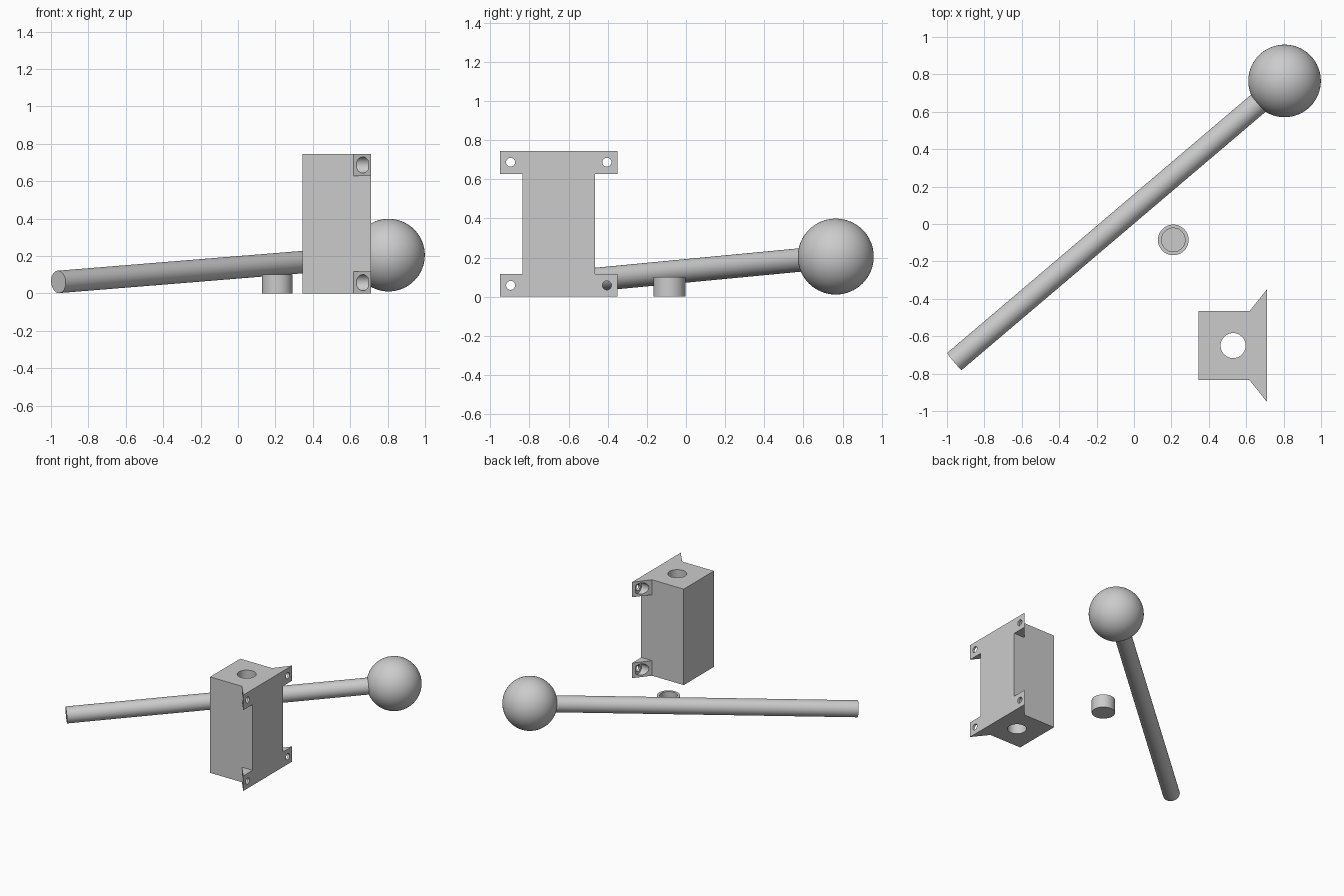
import bpy, bmesh, math
from mathutils import Vector

if "Cube" in bpy.data.objects:
    bpy.data.objects.remove(bpy.data.objects["Cube"])

grey = bpy.data.materials.new("light grey")
grey.diffuse_color = (0.6, 0.6, 0.6, 1)
grey.use_nodes = True
grey.node_tree.nodes["Principled BSDF"].inputs["Base Color"].default_value = grey.diffuse_color


def cylinder(name, a, b, r, sides=64):
    a, b = Vector(a), Vector(b)
    bpy.ops.mesh.primitive_cylinder_add(vertices=sides, radius=r, depth=(b - a).length,
                                        location=(a + b) / 2)
    ob = bpy.context.object
    ob.rotation_euler = (b - a).to_track_quat('Z', 'Y').to_euler()
    ob.name = name
    return ob


def prism(name, outline, z0, z1):
    bm = bmesh.new()
    face = bm.faces.new([bm.verts.new((x, y, z0)) for x, y in outline])
    top = bmesh.ops.extrude_face_region(bm, geom=[face])["geom"]
    bmesh.ops.translate(bm, vec=(0, 0, z1 - z0),
                        verts=[v for v in top if isinstance(v, bmesh.types.BMVert)])
    bmesh.ops.recalc_face_normals(bm, faces=bm.faces)
    mesh = bpy.data.meshes.new(name)
    bm.to_mesh(mesh)
    bm.free()
    ob = bpy.data.objects.new(name, mesh)
    bpy.context.collection.objects.link(ob)
    return ob


def boolean(ob, tool, operation='DIFFERENCE'):
    bpy.context.view_layer.objects.active = ob
    mod = ob.modifiers.new("cut", 'BOOLEAN')
    mod.object, mod.operation, mod.solver = tool, operation, 'EXACT'
    bpy.ops.object.modifier_apply(modifier=mod.name)
    bpy.data.objects.remove(tool)


def finish(ob):
    ob.data.materials.clear()
    ob.data.materials.append(grey)
    bpy.ops.object.select_all(action='DESELECT')
    ob.select_set(True)
    bpy.context.view_layer.objects.active = ob
    bpy.ops.object.shade_smooth_by_angle(angle=math.radians(30))


# Lever rod and ball knob
BALL = (0.805, 0.765, 0.205)
finish(cylinder("lever_rod", (-0.96, -0.735, 0.062), BALL, 0.06))
bpy.ops.mesh.primitive_uv_sphere_add(segments=64, ring_count=32, radius=0.194, location=BALL)
bpy.context.object.name = "ball_knob"
finish(bpy.context.object)

# Mounting block: body, with wedge-shaped ears at bottom and top
X0, XE, X1, YC, H, EAR = 0.345, 0.618, 0.71, -0.65, 0.745, 0.117
W, WE = 0.185, 0.3
block = prism("mounting_block", [(X0, YC - W), (X1, YC - W), (X1, YC + W), (X0, YC + W)], 0, H)
for z0, z1 in ((0, EAR), (H - EAR, H)):
    ears = prism("ears", [(XE, YC - W), (X1, YC - WE), (X1, YC + WE), (XE, YC + W)], z0, z1)
    boolean(block, ears, 'UNION')

# Vertical bore, screw holes and their countersunk seats
boolean(block, cylinder("bore", (0.53, YC, -0.1), (0.53, YC, 0.9), 0.067))
for side in (-1, 1):
    y = YC + side * 0.246
    for z in (0.058, H - 0.058):
        boolean(block, cylinder("screw_hole", (0.66, y, z), (0.8, y, z), 0.023, 32))
        boolean(block, cylinder("screw_seat", (0.6195, y, z), (0.694, y, z), 0.043, 32))
finish(block)

# Small round cap with a blind hole in the top
cap = cylinder("cap", (0.21, -0.085, 0), (0.21, -0.085, 0.102), 0.082)
boolean(cap, cylinder("cap_hole", (0.21, -0.085, 0.022), (0.21, -0.085, 0.2), 0.063))
finish(cap)
